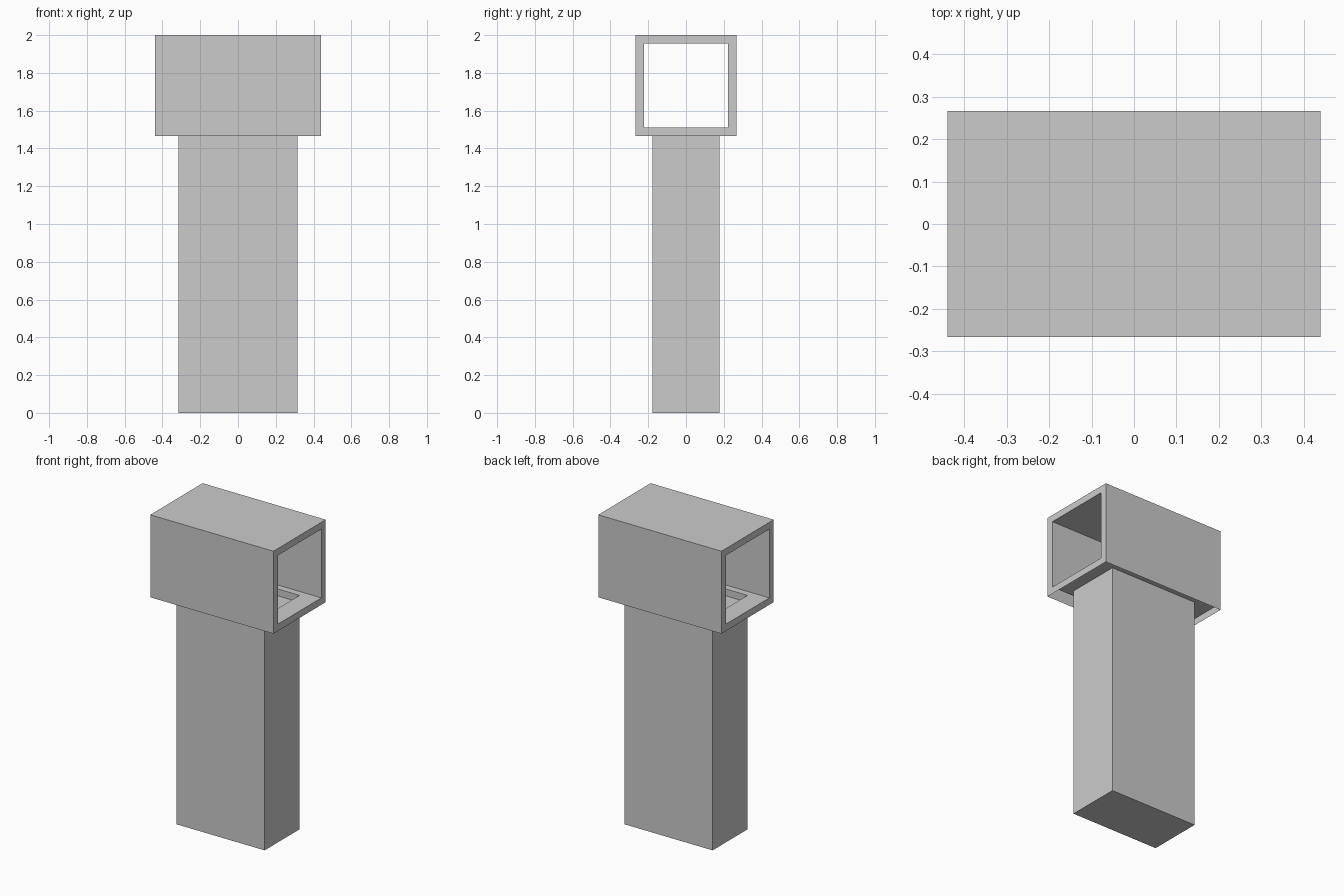
import bpy
import bmesh

if "Cube" in bpy.data.objects:
    bpy.data.objects.remove(bpy.data.objects["Cube"], do_unlink=True)

# Main sizes: half extents and heights
HALF_X, HALF_Y = 0.44, 0.267
POST_X, POST_Y = 0.315, 0.178
WALL = 0.0445
BASE, TOP = 1.467, 2.0
FLOOR = BASE + WALL

grey = bpy.data.materials.new("light grey")
grey.use_nodes = True
grey.diffuse_color = (0.6, 0.6, 0.6, 1)
grey.node_tree.nodes["Principled BSDF"].inputs["Base Color"].default_value = (0.6, 0.6, 0.6, 1)


def flat_loop(bm, hx, hy, z):
    return [bm.verts.new((sx * hx, sy * hy, z))
            for sx, sy in ((-1, -1), (1, -1), (1, 1), (-1, 1))]


def end_loop(bm, x, hy, low, high):
    return [bm.verts.new((x, y, z))
            for y, z in ((-hy, low), (hy, low), (hy, high), (-hy, high))]


def bridge(bm, a, b, start=0):
    for i in range(start, 4):
        j = (i + 1) % 4
        bm.faces.new((a[i], a[j], b[j], b[i]))


def finish(bm, name):
    mesh = bpy.data.meshes.new(name)
    bm.to_mesh(mesh)
    bm.free()
    mesh.materials.append(grey)
    obj = bpy.data.objects.new(name, mesh)
    bpy.context.collection.objects.link(obj)


# Post: closed box
bm = bmesh.new()
bottom = flat_loop(bm, POST_X, POST_Y, 0)
cap = flat_loop(bm, POST_X, POST_Y, BASE)
bridge(bm, bottom, cap)
bm.faces.new(bottom[::-1])
bm.faces.new(cap)
finish(bm, "post")

# Collar: joins the post to the hole in the housing floor
bm = bmesh.new()
bridge(bm, flat_loop(bm, POST_X, POST_Y, BASE), flat_loop(bm, POST_X, POST_Y, FLOOR))
finish(bm, "post_collar")

# Housing: square tube, open at both ends and on its outer underside
bm = bmesh.new()
outer = [end_loop(bm, x, HALF_Y, BASE, TOP) for x in (-HALF_X, HALF_X)]
inner = [end_loop(bm, x, HALF_Y - WALL, FLOOR, TOP - WALL) for x in (-HALF_X, HALF_X)]
bridge(bm, *outer, start=1)
bridge(bm, *inner, start=1)
for o, i in zip(outer, inner):
    bridge(bm, o, i)

# Inner floor with the post-sized hole
rim = [inner[0][0], inner[1][0], inner[1][1], inner[0][1]]
bridge(bm, rim, flat_loop(bm, POST_X, POST_Y, FLOOR))
bmesh.ops.recalc_face_normals(bm, faces=bm.faces)
finish(bm, "housing")
